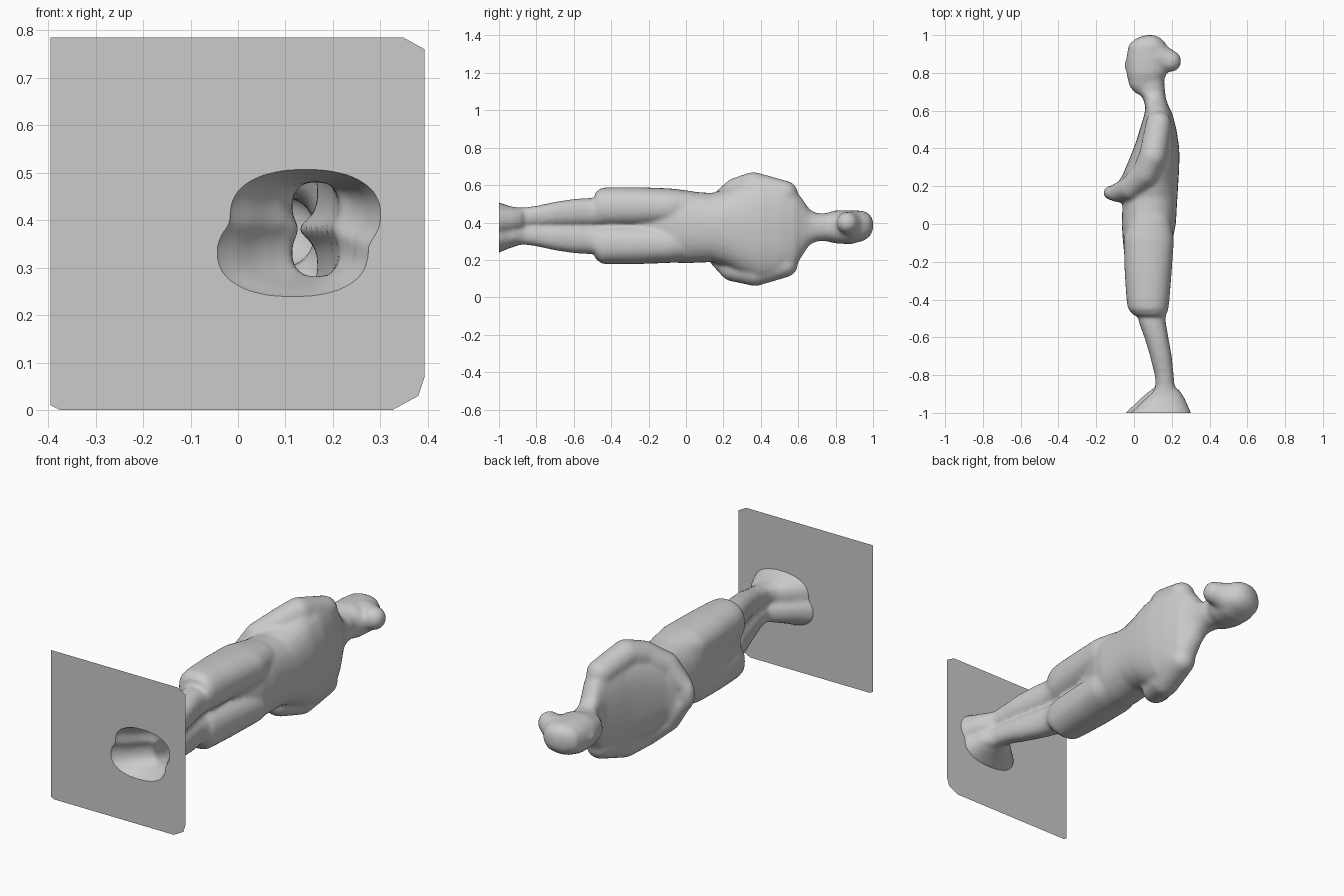
import bpy, bmesh, math
from mathutils import Vector

cube = bpy.data.objects.get("Cube")
if cube:
    bpy.data.objects.remove(cube, do_unlink=True)

grey = bpy.data.materials.new("plain grey")
grey.use_nodes = True
grey.diffuse_color = (0.6, 0.6, 0.6, 1)
grey.node_tree.nodes["Principled BSDF"].inputs["Base Color"].default_value = (0.6, 0.6, 0.6, 1)

bm = bmesh.new()
SIDES = 28


def skin(rings):
    """Close a stack of point rings into a solid."""
    rows = [[bm.verts.new(p) for p in ring] for ring in rings]
    for a, b in zip(rows, rows[1:]):
        for i in range(SIDES):
            j = (i + 1) % SIDES
            bm.faces.new((a[i], a[j], b[j], b[i]))
    bm.faces.new(rows[0][::-1])
    bm.faces.new(rows[-1])


def body_loft(sections, power=2.3):
    """Sections across y: (y, x low, x high, z low, z high)."""
    rings = []
    for y, x0, x1, z0, z1 in sections:
        ring = []
        for i in range(SIDES):
            t = 2 * math.pi * i / SIDES
            c, s = math.cos(t), math.sin(t)
            c = math.copysign(abs(c) ** (2 / power), c)
            s = math.copysign(abs(s) ** (2 / power), s)
            ring.append(((x0 + x1 + (x1 - x0) * c) / 2, y, (z0 + z1 + (z1 - z0) * s) / 2))
        rings.append(ring)
    skin(rings)


def limb(points):
    """Round tube through (x, y, z, radius) points with ball joints."""
    for a, b in zip(points, points[1:]):
        pa, pb = Vector(a[:3]), Vector(b[:3])
        d = (pb - pa).normalized()
        u = d.orthogonal().normalized()
        v = d.cross(u)
        angles = [2 * math.pi * i / SIDES for i in range(SIDES)]
        skin([[p + r * (u * math.cos(t) + v * math.sin(t)) for t in angles]
              for p, r in ((pa, a[3]), (pb, b[3]))])
    for p in points:
        ball(p[:3], (p[3],) * 3)


def ball(centre, size):
    made = bmesh.ops.create_uvsphere(bm, u_segments=20, v_segments=12, radius=1)["verts"]
    bmesh.ops.scale(bm, vec=size, verts=made)
    bmesh.ops.translate(bm, vec=centre, verts=made)


# Torso, neck and jacket
body_loft([
    (0.76, 0.00, 0.16, 0.30, 0.45), (0.70, 0.02, 0.165, 0.30, 0.45),
    (0.66, 0.05, 0.17, 0.28, 0.47), (0.62, 0.06, 0.185, 0.22, 0.53),
    (0.58, 0.055, 0.205, 0.15, 0.58), (0.50, 0.03, 0.225, 0.105, 0.615),
    (0.40, 0.00, 0.24, 0.09, 0.63), (0.30, -0.03, 0.24, 0.125, 0.615),
    (0.22, -0.05, 0.235, 0.165, 0.58), (0.14, -0.06, 0.23, 0.188, 0.558),
    (0.00, -0.065, 0.222, 0.182, 0.567), (-0.08, -0.06, 0.205, 0.185, 0.57),
    (-0.18, -0.05, 0.165, 0.20, 0.56), (-0.32, -0.035, 0.13, 0.22, 0.54),
    (-0.44, -0.02, 0.12, 0.23, 0.53)])

# Chest front filling the space between the bent arms
body_loft([
    (0.54, 0.05, 0.15, 0.20, 0.54), (0.42, 0.005, 0.15, 0.15, 0.59),
    (0.32, -0.035, 0.14, 0.15, 0.58), (0.25, -0.065, 0.12, 0.18, 0.555),
    (0.20, -0.10, 0.09, 0.22, 0.52), (0.16, -0.11, 0.06, 0.24, 0.50),
    (0.12, -0.08, 0.04, 0.27, 0.47)])

# Head with hair bun and nose
body_loft([
    (1.0, 0.06, 0.11, 0.355, 0.415), (0.982, 0.01, 0.145, 0.325, 0.445),
    (0.95, -0.028, 0.172, 0.302, 0.462), (0.88, -0.04, 0.18, 0.284, 0.466),
    (0.80, -0.04, 0.175, 0.288, 0.465), (0.73, -0.025, 0.145, 0.305, 0.445),
    (0.69, 0.01, 0.13, 0.32, 0.43)])
limb([(0.125, 0.885, 0.385, 0.078), (0.193, 0.862, 0.4, 0.058)])
ball((-0.035, 0.84, 0.378), (0.018, 0.03, 0.02))

# Legs: trouser leg, then calf
for z0, z1 in ((0.178, 0.392), (0.378, 0.592)):
    body_loft([
        (0.04, -0.02, 0.19, z0 + 0.025, z1 - 0.025), (-0.08, -0.055, 0.212, z0 + 0.006, z1 - 0.01),
        (-0.25, -0.05, 0.20, z0, z1 - 0.003), (-0.40, -0.04, 0.188, z0, z1 - 0.003),
        (-0.45, -0.032, 0.182, z0, z1 - 0.006), (-0.485, 0.00, 0.17, z0 + 0.03, z1 - 0.03)])
for s in (-1, 1):
    def side(inner, outer):
        return sorted((0.381 + s * inner, 0.381 + s * outer))
    body_loft([
        (-0.40, 0.01, 0.165, *side(0.005, 0.15)), (-0.52, 0.025, 0.168, *side(0, 0.15)),
        (-0.60, 0.055, 0.182, *side(0, 0.145)), (-0.70, 0.085, 0.20, *side(0, 0.13)),
        (-0.80, 0.11, 0.21, *side(-0.003, 0.108)), (-0.86, 0.115, 0.215, *side(-0.005, 0.1)),
        (-0.93, 0.08, 0.25, *side(-0.005, 0.1))])

# Feet flaring into the base, one set ahead of the other
for shift, z0, z1 in ((-0.012, 0.238, 0.425), (0.015, 0.315, 0.508)):
    body_loft([
        (-0.85, 0.13, 0.20, z0 + 0.07, z1 - 0.07),
        (-0.88, 0.10 + shift, 0.225 + shift, z0 + 0.045, z1 - 0.034),
        (-0.92, 0.05 + shift, 0.252 + shift, z0 + 0.032, z1 - 0.025),
        (-0.96, 0.01 + shift, 0.27 + shift, z0 + 0.018, z1 - 0.015),
        (-1.00, -0.035 + shift, 0.288 + shift, z0, z1),
        (-1.06, -0.06 + shift, 0.30 + shift, z0 - 0.018, z1 + 0.012)])

# Arms bent forward with joined hands
limb([(0.13, 0.53, 0.175, 0.068), (0.105, 0.37, 0.133, 0.073), (0.065, 0.25, 0.155, 0.07),
      (-0.02, 0.18, 0.22, 0.062), (-0.09, 0.165, 0.32, 0.05)])
limb([(0.13, 0.53, 0.555, 0.068), (0.10, 0.36, 0.597, 0.073), (0.06, 0.27, 0.57, 0.07),
      (-0.02, 0.19, 0.51, 0.062), (-0.09, 0.165, 0.42, 0.05)])
ball((-0.105, 0.165, 0.37), (0.058, 0.042, 0.09))

# Fuse the parts into one smooth skin
mesh = bpy.data.meshes.new("figure")
bm.to_mesh(mesh)
bm.free()
figure = bpy.data.objects.new("figure", mesh)
bpy.context.collection.objects.link(figure)
bpy.context.view_layer.objects.active = figure
figure.select_set(True)
fuse = figure.modifiers.new("fuse", "REMESH")
fuse.mode = "VOXEL"
fuse.voxel_size = 0.011
soften = figure.modifiers.new("soften", "SMOOTH")
soften.factor = 0.5
soften.iterations = 8
for name in ("fuse", "soften"):
    bpy.ops.object.modifier_apply(modifier=name)

# Open the figure where it meets the base
bm = bmesh.new()
bm.from_mesh(figure.data)
bmesh.ops.bisect_plane(bm, geom=bm.verts[:] + bm.edges[:] + bm.faces[:],
                       plane_co=(0, -1, 0), plane_no=(0, -1, 0), clear_outer=True)
rim = [[v.co.copy() for v in e.verts] for e in bm.edges if e.is_boundary]
bm.to_mesh(figure.data)
bm.free()
figure.data.materials.clear()
figure.data.materials.append(grey)
bpy.ops.object.shade_smooth()

# Base sheet with clipped corners and a hole under the feet
bm = bmesh.new()
outline = [(-0.395, 0.01), (-0.375, 0), (0.325, 0), (0.38, 0.03), (0.393, 0.07),
           (0.393, 0.76), (0.348, 0.785), (-0.395, 0.785)]
corners = [bm.verts.new((x, -1, z)) for x, z in outline]
for i, v in enumerate(corners):
    bm.edges.new((v, corners[i - 1]))
for pair in rim:
    bm.edges.new([bm.verts.new(p) for p in pair])
bmesh.ops.remove_doubles(bm, verts=bm.verts[:], dist=0.00001)
bmesh.ops.triangle_fill(bm, edges=bm.edges[:], use_beauty=True, normal=(0, -1, 0))
for f in bm.faces:
    f.normal_update()
    if f.normal.y < 0:
        f.normal_flip()
mesh = bpy.data.meshes.new("base_sheet")
bm.to_mesh(mesh)
bm.free()
mesh.materials.append(grey)
bpy.context.collection.objects.link(bpy.data.objects.new("base_sheet", mesh))
